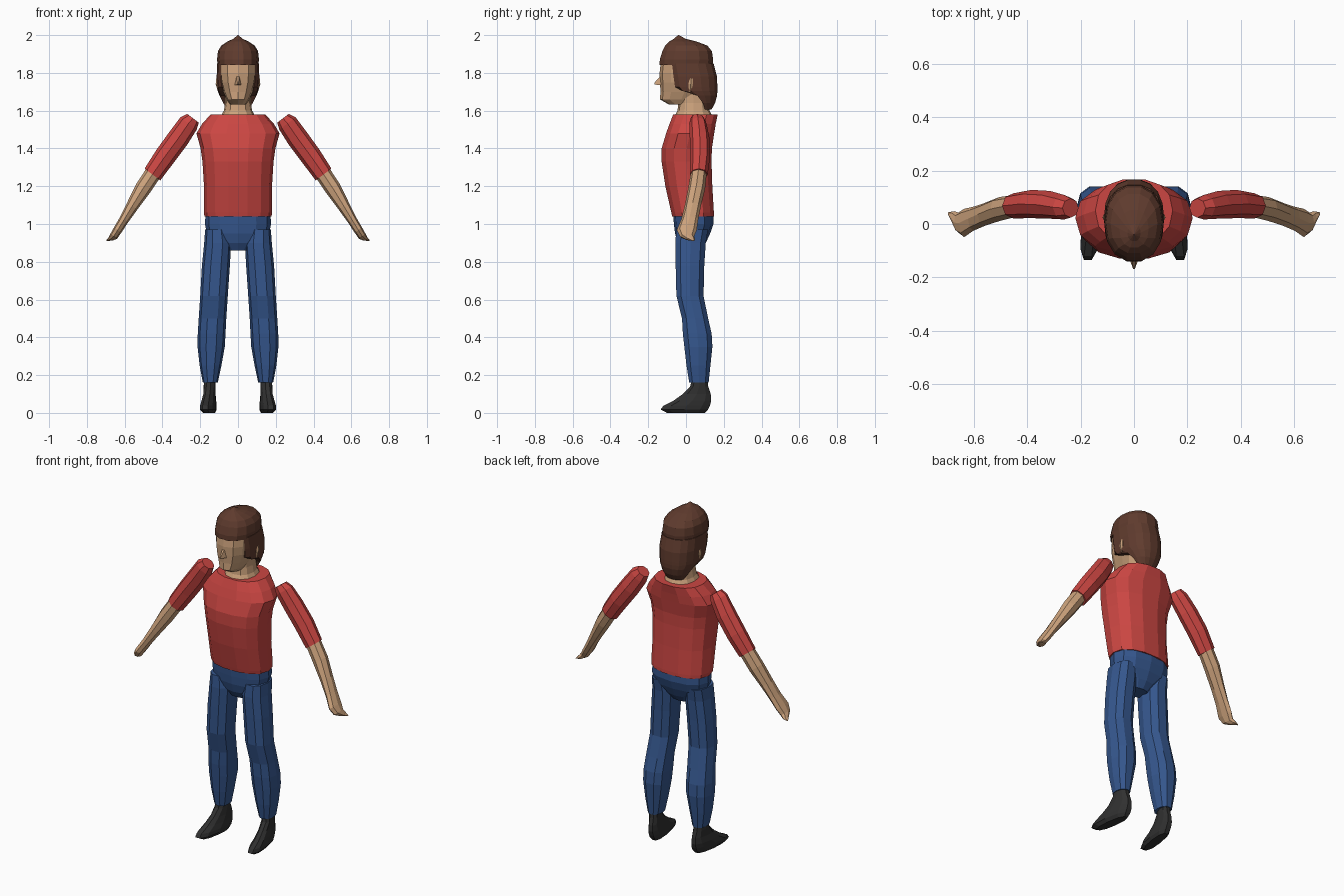
import bpy, bmesh, math
from mathutils import Vector


def material(name, rgb):
    m = bpy.data.materials.new(name)
    m.diffuse_color = (*rgb, 1)
    return m


RED = material("shirt red", (0.60, 0.062, 0.055))
BLUE = material("denim blue", (0.036, 0.095, 0.27))
SKIN = material("skin tan", (0.60, 0.36, 0.20))
BROWN = material("hair brown", (0.115, 0.044, 0.027))
BLACK = material("shoe black", (0.03, 0.03, 0.03))


def power(v, e):
    return math.copysign(abs(v) ** e, v)


def loft(name, rings, mat):
    """Skin a list of equal-length point rings and cap both ends."""
    bm = bmesh.new()
    loops = [[bm.verts.new(p) for p in ring] for ring in rings]
    n = len(loops[0])
    for a, b in zip(loops, loops[1:]):
        for i in range(n):
            j = (i + 1) % n
            bm.faces.new((a[i], a[j], b[j], b[i]))
    bm.faces.new(loops[0])
    bm.faces.new(loops[-1])
    bmesh.ops.remove_doubles(bm, verts=bm.verts, dist=0.0005)
    bmesh.ops.recalc_face_normals(bm, faces=bm.faces)
    me = bpy.data.meshes.new(name)
    bm.to_mesh(me)
    bm.free()
    me.materials.append(mat)
    ob = bpy.data.objects.new(name, me)
    bpy.context.collection.objects.link(ob)
    return ob


def level(z, x0, x1, y0, y1, n=12, e=0.85, front=-9, shear=0, side=1):
    """Horizontal rounded ring inside the given bounds, cut flat at front."""
    pts = []
    for i in range(n):
        t = math.tau * i / n
        x = (x0 + x1) / 2 + (x1 - x0) / 2 * power(math.cos(t), e)
        y = (y0 + y1) / 2 + (y1 - y0) / 2 * power(math.sin(t), e)
        x += shear * (y1 - y)
        pts.append(Vector((side * x, max(y, front), z)))
    return pts


def slanted(x, y, z, a, b, side, n=8):
    """Ring across the slanting arm: a is half depth, b half width along y."""
    across = Vector((0.80 * side, 0, 0.60))
    c = Vector((x * side, y, z))
    return [c + across * a * math.cos(math.tau * i / n)
            + Vector((0, b * math.sin(math.tau * i / n), 0)) for i in range(n)]


# Shirt: height, half width, front, back
loft("shirt", [level(z, -w, w, f, b, 14) for z, w, f, b in (
    (1.04, 0.178, -0.075, 0.15), (1.06, 0.18, -0.08, 0.15),
    (1.20, 0.180, -0.112, 0.142), (1.33, 0.188, -0.132, 0.138),
    (1.40, 0.198, -0.132, 0.14), (1.48, 0.22, -0.108, 0.152),
    (1.53, 0.190, -0.09, 0.16), (1.58, 0.145, -0.07, 0.17))], RED)

# Trouser seat
loft("trouser_seat", [level(z, -w, w, f, b) for z, w, f, b in (
    (0.86, 0.055, -0.02, 0.075), (0.90, 0.09, -0.045, 0.105),
    (0.95, 0.165, -0.058, 0.128), (1.00, 0.175, -0.064, 0.145),
    (1.05, 0.172, -0.068, 0.145))], BLUE)

# Neck and face
loft("neck", [level(z, -w, w, f, b) for z, w, f, b in (
    (1.57, 0.092, -0.062, 0.14), (1.60, 0.075, -0.045, 0.125),
    (1.64, 0.068, -0.04, 0.12), (1.72, 0.068, -0.04, 0.11))], SKIN)
loft("face", [level(z, -w, w, f, b) for z, w, f, b in (
    (1.632, 0.042, -0.09, 0.06), (1.66, 0.060, -0.138, 0.09),
    (1.70, 0.078, -0.135, 0.12), (1.75, 0.094, -0.138, 0.13),
    (1.80, 0.100, -0.140, 0.13), (1.85, 0.100, -0.134, 0.13))], SKIN)
loft("nose", [[Vector(p) for p in ring] for ring in (
    [(-0.008, -0.13, 1.79), (0.008, -0.13, 1.79), (0.02, -0.125, 1.735), (-0.02, -0.125, 1.735)],
    [(-0.003, -0.168, 1.747), (0.003, -0.168, 1.747), (0.004, -0.166, 1.738), (-0.004, -0.166, 1.738)])], SKIN)

# Hair: cap with small peak, and the long back with side locks
loft("hair_cap", [level(z, -w, w, f, b, 14, 0.9) for z, w, f, b in (
    (1.842, 0.108, -0.143, 0.145), (1.87, 0.111, -0.142, 0.147),
    (1.915, 0.106, -0.128, 0.14), (1.945, 0.088, -0.112, 0.115),
    (1.967, 0.055, -0.09, 0.055), (1.98, 0.025, -0.065, 0.0),
    (2.0, 0.0015, -0.042, -0.038))], BROWN)
loft("hair_back", [level(z, -w, w, f, b, 18, 0.85, cut) for z, w, f, b, cut in (
    (1.605, 0.055, 0.05, 0.135, 0.10), (1.64, 0.078, 0.0, 0.155, 0.09),
    (1.68, 0.098, -0.06, 0.166, 0.06), (1.705, 0.108, -0.11, 0.168, -0.02),
    (1.725, 0.110, -0.12, 0.168, -0.058), (1.78, 0.113, -0.13, 0.166, -0.066),
    (1.85, 0.110, -0.14, 0.148, -0.076))], BROWN)

for side, label in ((1, "left"), (-1, "right")):
    # Ear
    loft(label + "_ear", [level(z, 0.095, x, f, b, 6, 1, side=side) for z, x, f, b in (
        (1.70, 0.106, 0.012, 0.03), (1.74, 0.118, 0.01, 0.04),
        (1.77, 0.116, 0.018, 0.038))], SKIN)

    # Trouser leg: height, inner, outer, front, back
    loft(label + "_trouser_leg", [level(*r, n=10, side=side) for r in (
        (0.16, 0.107, 0.186, 0.015, 0.122), (0.25, 0.088, 0.203, 0.0, 0.132),
        (0.35, 0.070, 0.214, -0.012, 0.143), (0.42, 0.066, 0.213, -0.02, 0.139),
        (0.50, 0.062, 0.208, -0.024, 0.12), (0.62, 0.054, 0.200, -0.054, 0.096),
        (0.78, 0.043, 0.191, -0.058, 0.10), (0.90, 0.036, 0.179, -0.06, 0.108),
        (0.97, 0.050, 0.174, -0.055, 0.12))], BLUE)

    # Shoe with the toe turned slightly outward
    loft(label + "_shoe", [level(*r, n=10, shear=0.13, side=side) for r in (
        (0.0, 0.112, 0.168, -0.105, 0.105), (0.018, 0.100, 0.180, -0.14, 0.122),
        (0.038, 0.100, 0.180, -0.125, 0.132), (0.065, 0.105, 0.177, -0.07, 0.138),
        (0.10, 0.110, 0.172, -0.02, 0.134), (0.14, 0.112, 0.175, 0.02, 0.12),
        (0.18, 0.115, 0.175, 0.03, 0.115))], BLACK)

    # Sleeve, then forearm running into a flat hand
    loft(label + "_sleeve", [slanted(*r, side) for r in (
        (0.238, 0.06, 1.560, 0.038, 0.036), (0.262, 0.063, 1.532, 0.054, 0.046),
        (0.315, 0.072, 1.455, 0.058, 0.052), (0.385, 0.075, 1.360, 0.057, 0.053),
        (0.453, 0.068, 1.262, 0.052, 0.047))], RED)
    loft(label + "_forearm", [slanted(*r, side) for r in (
        (0.445, 0.068, 1.275, 0.044, 0.042), (0.505, 0.056, 1.185, 0.043, 0.045),
        (0.560, 0.036, 1.095, 0.033, 0.043), (0.602, 0.020, 1.025, 0.026, 0.045),
        (0.637, 0.004, 0.968, 0.024, 0.053), (0.658, 0.005, 0.935, 0.022, 0.038),
        (0.674, 0.022, 0.921, 0.014, 0.026), (0.697, 0.040, 0.911, 0.002, 0.004))], SKIN)
